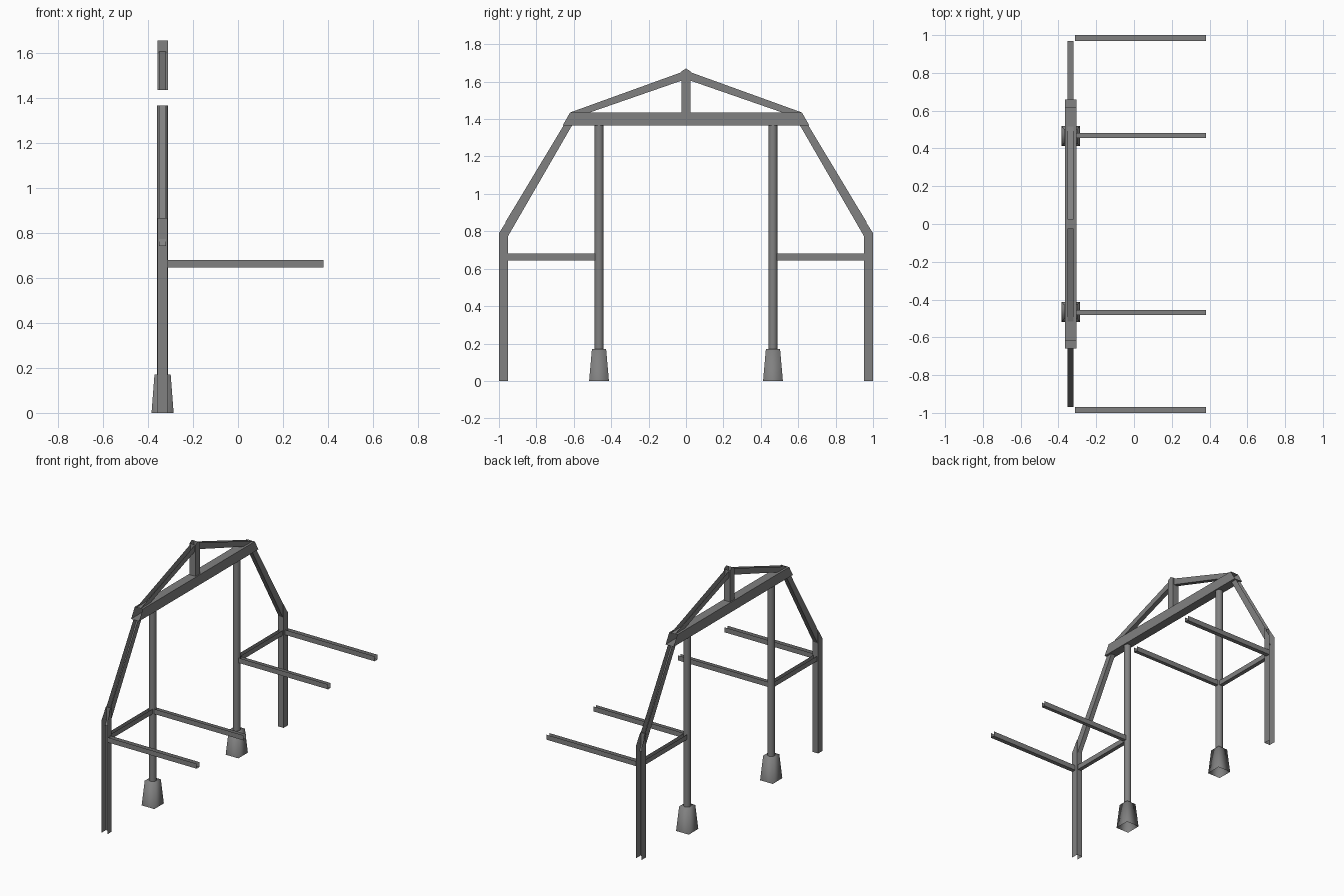
import bpy, bmesh, math

cube = bpy.data.objects.get("Cube")
if cube:
    bpy.data.objects.remove(cube, do_unlink=True)

steel = bpy.data.materials.new("steel_grey")
steel.use_nodes = True
GREY = (0.22, 0.22, 0.22, 1)
steel.diffuse_color = GREY
steel.node_tree.nodes["Principled BSDF"].inputs["Base Color"].default_value = GREY

CX = -0.335          # plane of the frame
SIDES = (("front", -1), ("back", 1))


def loft(name, ring_a, ring_b, closed=False, smooth=False, cap=False):
    """Thin sheet joining two matching rings of points."""
    bm = bmesh.new()
    a = [bm.verts.new(p) for p in ring_a]
    b = [bm.verts.new(p) for p in ring_b]
    n = len(a)
    for i in range(n if closed else n - 1):
        j = (i + 1) % n
        bm.faces.new((a[i], a[j], b[j], b[i])).smooth = smooth
    if cap:
        bm.faces.new(b).smooth = smooth
    bmesh.ops.recalc_face_normals(bm, faces=bm.faces)
    mesh = bpy.data.meshes.new(name)
    bm.to_mesh(mesh)
    bm.free()
    mesh.materials.append(steel)
    obj = bpy.data.objects.new(name, mesh)
    bpy.context.collection.objects.link(obj)
    return obj


def channel(name, side, web, lip, half):
    """U section in the frame plane; web and lip are ((y, z), (y, z)) lines."""
    rings = []
    for (wy, wz), (ly, lz) in zip(web, lip):
        rings.append([(CX - half, side * ly, lz), (CX - half, side * wy, wz),
                      (CX + half, side * wy, wz), (CX + half, side * ly, lz)])
    loft(name, *rings)


def rectangle(half_x, half_y, y, z):
    return [(CX + sx * half_x, y + sy * half_y, z)
            for sx, sy in ((-1, -1), (1, -1), (1, 1), (-1, 1))]


def circle(radius, y, z, n=16):
    return [(CX + radius * math.cos(t * math.tau / n),
             y + radius * math.sin(t * math.tau / n), z) for t in range(n)]


def rail(name, side, y_in, y_out, x_start):
    """Upward-opening U section running along x."""
    low, high = 0.645, 0.68
    rings = [[(x, side * y_in, high), (x, side * y_in, low),
              (x, side * y_out, low), (x, side * y_out, high)]
             for x in (x_start, 0.38)]
    loft(name, *rings)


for label, s in SIDES:
    # outer leg, open outward, with a sloped top
    channel(label + "_outer_leg", s, ((0.952, 0), (0.952, 0.865)),
            ((1, 0), (1, 0.79)), 0.022)
    # sloping brace from leg to beam
    channel(label + "_brace", s, ((0.97, 0.742), (0.61, 1.365)),
            ((0.965, 0.85), (0.655, 1.365)), 0.016)
    # roof rafter, open upward
    channel(label + "_rafter", s, ((0.515, 1.435), (0.025, 1.605)),
            ((0.62, 1.435), (0.025, 1.65)), 0.016)
    # round post on a tapered footing
    loft(label + "_post", circle(0.024, s * 0.465, 0.17),
         circle(0.024, s * 0.465, 1.365), closed=True, smooth=True)
    loft(label + "_footing", rectangle(0.049, 0.053, s * 0.465, 0),
         rectangle(0.036, 0.038, s * 0.465, 0.17), closed=True,
         smooth=True, cap=True)
    # horizontal ties and rails
    channel(label + "_tie", s, ((0.487, 0.645), (0.952, 0.645)),
            ((0.487, 0.68), (0.952, 0.68)), 0.014)
    rail(label + "_outer_rail", s, 0.97, 1.0, -0.313)
    rail(label + "_inner_rail", s, 0.455, 0.481, -0.313)

# hollow cross beam with slanted ends
beam = [[(CX + dx, s * y, z) for dx, y, z in
         ((-0.031, 0.66, 1.365), (0.031, 0.66, 1.365),
          (0.031, 0.62, 1.435), (-0.031, 0.62, 1.435))] for s in (-1, 1)]
loft("cross_beam", *beam, closed=True)

# hollow king post with a gabled top
outline = [(-0.025, 1.655), (-0.025, 1.435), (0.025, 1.435), (0.025, 1.655), (0, 1.67)]
post = loft("king_post", rectangle(0.023, 0.025, 0, 1.435),
            rectangle(0.023, 0.025, 0, 1.655), closed=True)
bm = bmesh.new()
bm.from_mesh(post.data)
for dx in (-0.023, 0.023):
    bm.faces.new([bm.verts.new((CX + dx, y, z)) for y, z in (outline[0], outline[3], outline[4])])
bm.to_mesh(post.data)
bm.free()
